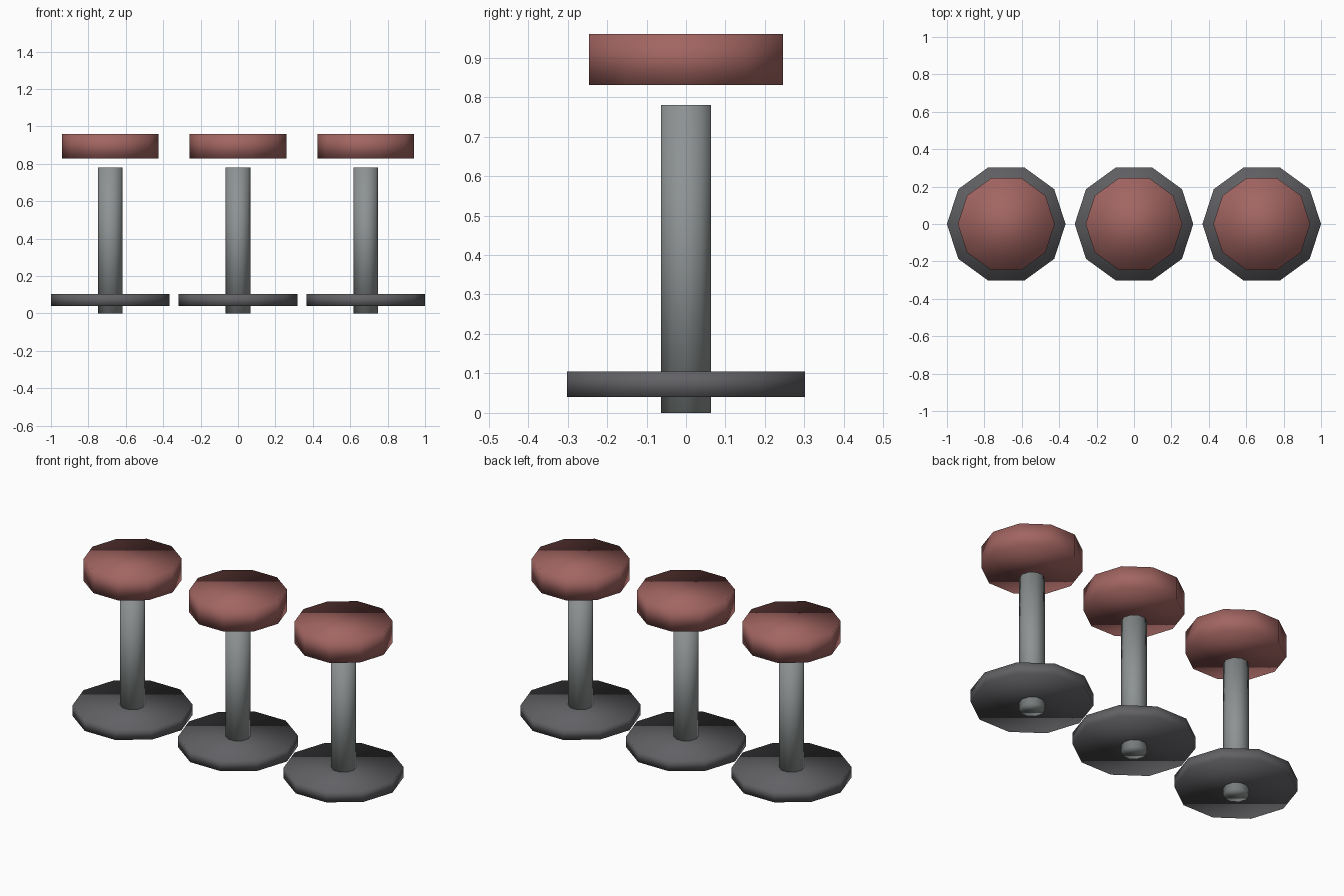
import bpy, math

if "Cube" in bpy.data.objects:
    bpy.data.objects.remove(bpy.data.objects["Cube"])

def material(name, color):
    m = bpy.data.materials.new(name)
    m.diffuse_color = color
    m.use_nodes = True
    m.node_tree.nodes["Principled BSDF"].inputs["Base Color"].default_value = m.diffuse_color
    return m

red = material("seat_red", (0.36, 0.13, 0.12, 1))
dark = material("base_dark_grey", (0.12, 0.12, 0.13, 1))
steel = material("post_grey", (0.27, 0.29, 0.29, 1))

# ten-sided disc or post with a corner pointing along x
def drum(name, x, radius, z0, z1, mat):
    bpy.ops.mesh.primitive_cylinder_add(
        vertices=10, radius=radius, depth=z1 - z0,
        location=(x, 0, (z0 + z1) / 2), rotation=(0, 0, math.pi / 2))
    ob = bpy.context.object
    ob.name = name
    ob.data.materials.append(mat)
    bpy.ops.object.shade_smooth()  # soft shading over the low-poly rims
    return ob

# row of three bar stools
for side, x in (("left", -0.683), ("middle", 0.0), ("right", 0.683)):
    drum(side + "_base", x, 0.317, 0.04, 0.105, dark)
    drum(side + "_post", x, 0.0665, 0.0, 0.78, steel)
    drum(side + "_seat", x, 0.259, 0.83, 0.96, red)
